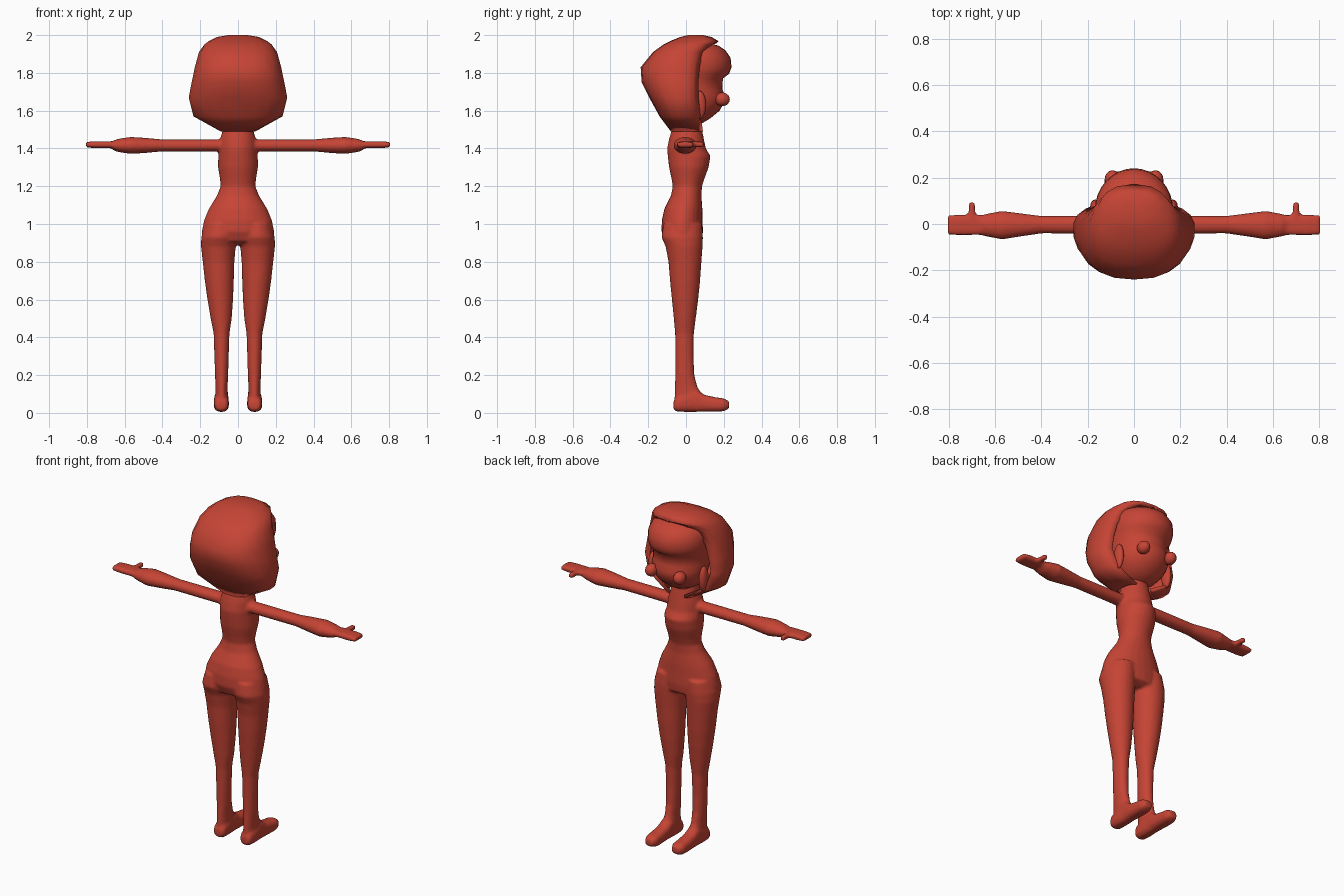
import bpy, bmesh, math
from mathutils import Matrix, Vector

red = bpy.data.materials.new("brick red")
red.diffuse_color = (0.56, 0.058, 0.035, 1)


def spow(v, p):
    return math.copysign(abs(v) ** p, v)


def loft(bm, axis, rings, sides=24, p=1.0, mirror=False):
    """Closed tube through rings (position, centre1, centre2, radius1, radius2)."""
    for s in ((1, -1) if mirror else (1,)):
        loops = []
        for pos, c1, c2, r1, r2 in rings:
            loop = []
            for k in range(sides):
                a = 2 * math.pi * k / sides
                u, v = c1 + r1 * spow(math.cos(a), p), c2 + r2 * spow(math.sin(a), p)
                co = {'x': (pos, u, v), 'y': (u, pos, v), 'z': (u, v, pos)}[axis]
                loop.append(bm.verts.new((s * co[0], co[1], co[2])))
            loops.append(loop)
        for a, b in zip(loops, loops[1:]):
            for k in range(sides):
                n = (k + 1) % sides
                bm.faces.new((a[k], a[n], b[n], b[k]))
        bm.faces.new(loops[0])
        bm.faces.new(loops[-1])


def span(x, z, r, y0, y1):
    """Ring along z given by its back and front y."""
    return (z, x, (y0 + y1) / 2, r, (y1 - y0) / 2)


def finish(name, bm, recalc=True):
    if recalc:
        bmesh.ops.recalc_face_normals(bm, faces=bm.faces)
    me = bpy.data.meshes.new(name)
    bm.to_mesh(me)
    bm.free()
    me.materials.append(red)
    for f in me.polygons:
        f.use_smooth = True
    ob = bpy.data.objects.new(name, me)
    bpy.context.collection.objects.link(ob)
    return ob


# body: torso, legs, feet, arms and hands fused into one skin
bm = bmesh.new()
loft(bm, 'z', [span(0, z, r, a, b) for z, r, a, b in (
    (1.57, .07, -.05, .07), (1.50, .08, -.075, .085), (1.45, .095, -.09, .095),
    (1.40, .10, -.10, .105), (1.36, .105, -.097, .13), (1.30, .106, -.09, .12),
    (1.24, .096, -.077, .098), (1.20, .092, -.07, .085), (1.15, .112, -.08, .082),
    (1.08, .155, -.115, .087), (1.02, .18, -.128, .088), (.96, .192, -.13, .09),
    (.91, .185, -.11, .085), (.89, .13, -.06, .05))])
loft(bm, 'z', [span(x, z, r, a, b) for z, x, r, a, b in (
    (1.0, .095, .08, -.12, .085), (.93, .101, .094, -.13, .09), (.88, .104, .092, -.108, .088),
    (.80, .103, .084, -.093, .082), (.70, .099, .077, -.085, .075),
    (.60, .094, .068, -.075, .065), (.50, .089, .056, -.065, .052),
    (.42, .087, .042, -.058, .042), (.30, .087, .038, -.057, .04), (.20, .087, .035, -.057, .045),
    (.14, .087, .032, -.06, .06), (.08, .087, .034, -.062, .095), (.02, .087, .034, -.06, .1))],
    mirror=True)
loft(bm, 'y', [(y, .088, z, rx, rz) for y, z, rx, rz in (
    (-.066, .04, .025, .022), (-.05, .046, .037, .039), (0, .055, .04, .05),
    (.05, .065, .038, .06), (.10, .051, .039, .044), (.16, .044, .04, .038),
    (.20, .043, .039, .034), (.228, .042, .024, .02))], p=.75, mirror=True)
loft(bm, 'x', [(x, y, 1.416, ry, rz) for x, y, ry, rz in (
    (.02, -.003, .04, .032), (.40, -.003, .038, .032), (.50, -.004, .052, .041),
    (.57, -.005, .062, .045), (.64, -.005, .049, .034), (.665, -.005, .043, .022))], mirror=True)
loft(bm, 'x', [(x, -.004, 1.42, ry, rz) for x, ry, rz in (
    (.63, .035, .02), (.67, .043, .018), (.76, .044, .018), (.805, .041, .014))],
    p=.6, mirror=True)
loft(bm, 'y', [(.01, .70, 1.422, .016, .016), (.093, .70, 1.422, .013, .015)],
     sides=12, p=.7, mirror=True)
body = finish("body", bm)
rm = body.modifiers.new("fuse", 'REMESH')
rm.mode = 'VOXEL'
rm.voxel_size = .009
rm.use_smooth_shade = True
sm = body.modifiers.new("soften", 'SMOOTH')
sm.factor, sm.iterations = .5, 3

# head: bulging forehead, sunken eye band, chin
bm = bmesh.new()
loft(bm, 'z', [span(0, z, r, a, b) for z, r, a, b in (
    (1.53, .05, -.03, .08), (1.56, .10, -.06, .13), (1.60, .132, -.08, .178),
    (1.64, .15, -.10, .2), (1.68, .157, -.11, .208), (1.71, .158, -.12, .193),
    (1.77, .16, -.13, .195), (1.795, .166, -.13, .228), (1.83, .17, -.13, .241),
    (1.88, .168, -.12, .236), (1.92, .15, -.1, .208), (1.945, .12, -.07, .17),
    (1.96, .07, -.03, .11))], sides=32)
finish("head", bm)


def paired_blobs(name, centre, size):
    bm = bmesh.new()
    for s in (-1, 1):
        m = Matrix.Translation(Vector((s * centre[0], centre[1], centre[2]))) @ \
            Matrix.Diagonal((*size, 1))
        bmesh.ops.create_uvsphere(bm, u_segments=16, v_segments=10, radius=1, matrix=m)
    finish(name, bm)


# cheeks and side locks of hair next to the face
paired_blobs("cheeks", (.093, .192, 1.66), (.034, .04, .036))
paired_blobs("side_locks", (.168, .072, 1.63), (.022, .034, .075))

# hair: bob-shaped shell, each level an arc round the back of the head
# (z, half width, centre y, back y, front edge y, half arc in degrees)
levels = ((2.0, .05, .055, .01, .09, 180), (1.99, .11, .04, -.03, .135, 180),
          (1.968, .155, .03, -.085, .172, 180), (1.95, .18, .01, -.12, .14, 158),
          (1.91, .207, -.01, -.175, .092, 140), (1.83, .230, -.02, -.24, .072, 133),
          (1.75, .247, -.02, -.235, .066, 131), (1.67, .263, -.02, -.195, .066, 131),
          (1.57, .237, -.02, -.14, .078, 135), (1.49, .092, -.01, -.08, .09, 150))
bm = bmesh.new()
N, rows = 16, []
for z, w, cy, yb, ye, deg in levels:
    A, row = math.radians(deg), []
    front = (ye - cy) / abs(math.cos(A)) ** .8
    for k in range(N + 1):
        a = A * (2 * k / N - 1)
        c = math.cos(a)
        y = cy - (cy - yb) * spow(c, .8) if c > 0 else cy - front * spow(c, .8)
        row.append(bm.verts.new((w * spow(math.sin(a), .8), y, z)))
    rows.append(row)
for a, b in zip(rows, rows[1:]):
    for k in range(N):
        bm.faces.new((a[k], b[k], b[k + 1], a[k + 1]))
bm.faces.new(rows[0])
bmesh.ops.remove_doubles(bm, verts=bm.verts, dist=.0005)
hair = finish("hair", bm, recalc=False)
so = hair.modifiers.new("thickness", 'SOLIDIFY')
so.thickness, so.offset = .018, -1
